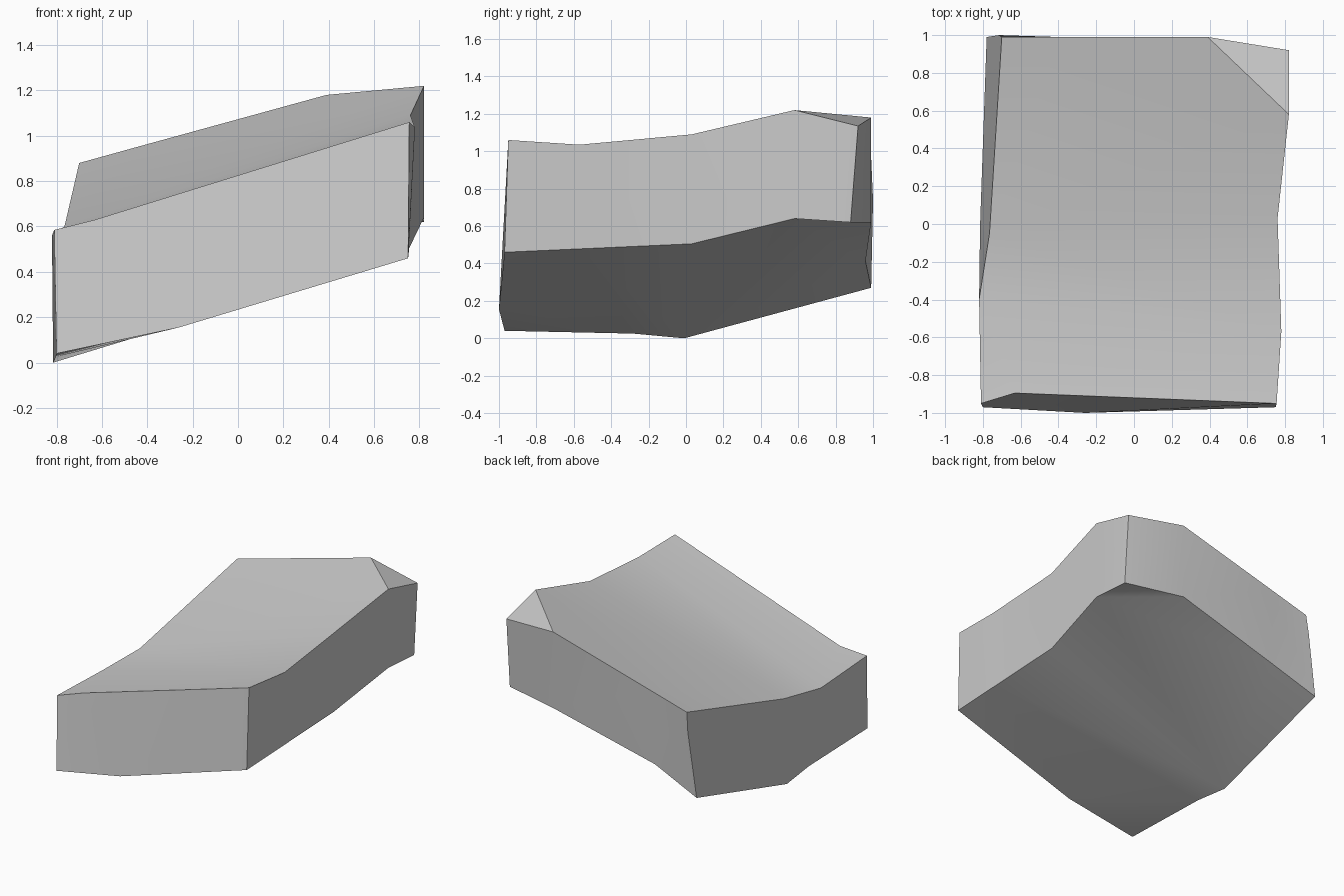
import bpy
import bmesh
from math import radians
from mathutils import Vector

# Remove the default cube
default = bpy.data.objects.get("Cube")
if default:
    bpy.data.objects.remove(default, do_unlink=True)

# Stone colour
stone = bpy.data.materials.new("stone_grey")
stone.use_nodes = True
colour = (0.6, 0.6, 0.6, 1)
stone.diffuse_color = colour
shader = next(n for n in stone.node_tree.nodes if n.type == "BSDF_PRINCIPLED")
shader.inputs["Base Color"].default_value = colour
shader.inputs["Roughness"].default_value = 0.9

# Matching outlines of the upper and lower surface:
# front edge, right edge, back edge, then the left edge back to the start
upper_outline = [
    (-.81, -.95, .585), (-.63, -.895, .63), (.755, -.95, 1.06),
    (.78, -.57, 1.035), (.76, .03, 1.09), (.82, .58, 1.22),
    (.82, .92, 1.135), (.39, .99, 1.18), (-.4, .99, .963),
    (-.7, .99, .88), (-.765, -.05, .6), (-.82, -.4, .56),
]
lower_outline = [
    (-.8, -.97, .04), (-.26, -1, .155), (.75, -.97, .46),
    (.752, -.57, .478), (.755, .03, .505), (.82, .58, .64),
    (.82, .88, .62), (.39, .99, .62), (-.42, .96, .41),
    (-.78, .99, .27), (-.815, -.01, 0), (-.805, -.28, .025),
]

# Strips across each surface, with a chipped corner at either end
strips = [(0, 1, 11), (1, 2, 3, 11), (3, 4, 10, 11),
          (4, 5, 7, 8, 9, 10), (5, 6, 7)]

bm = bmesh.new()
upper = [bm.verts.new(p) for p in upper_outline]
lower = [bm.verts.new(p) for p in lower_outline]
for ring in (upper, lower):
    for strip in strips:
        bm.faces.new([ring[i] for i in strip])

# Side walls join the two outlines
count = len(upper)
for i in range(count):
    j = (i + 1) % count
    bm.faces.new((lower[i], lower[j], upper[j], upper[i]))

# Slight bend in the back corner edge
corner = bm.edges.get((upper[9], lower[9]))
bend = bmesh.utils.edge_split(corner, upper[9], 0.25)[1]
bend.co = Vector((-.715, 1, .74))

bmesh.ops.recalc_face_normals(bm, faces=bm.faces[:])
mesh = bpy.data.meshes.new("stone_slab")
bm.to_mesh(mesh)
bm.free()
mesh.materials.append(stone)
slab = bpy.data.objects.new("stone_slab", mesh)
bpy.context.collection.objects.link(slab)

# Smooth the gentle bends, keep the rim and chips crisp
bpy.ops.object.select_all(action="DESELECT")
slab.select_set(True)
bpy.context.view_layer.objects.active = slab
bpy.ops.object.shade_smooth_by_angle(angle=radians(30))
